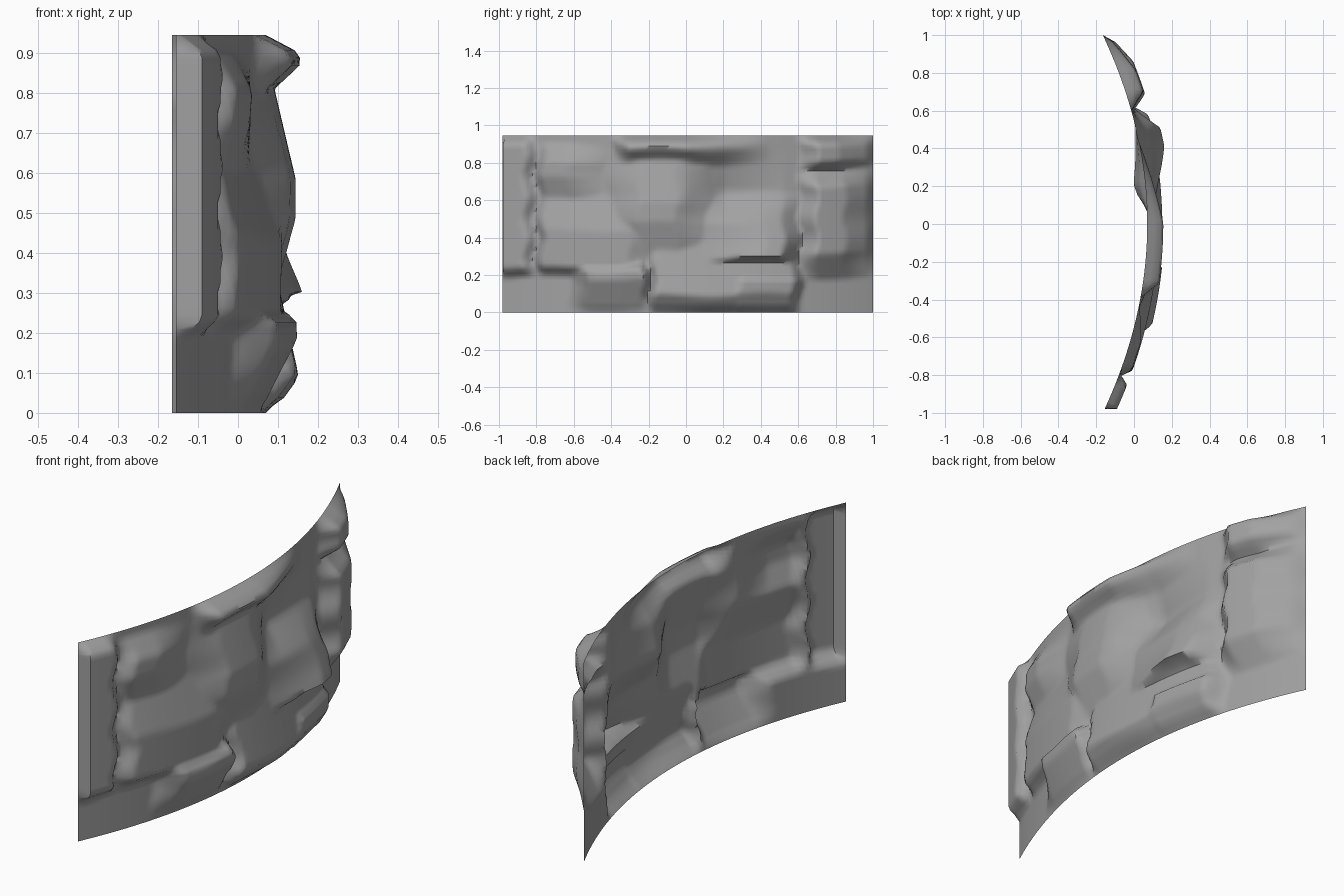
import bpy
import bmesh
import math
from mathutils import Vector

default_cube = bpy.data.objects.get("Cube")
if default_cube:
    bpy.data.objects.remove(default_cube, do_unlink=True)

HEIGHT = 0.945
COLUMNS, ROWS = 110, 50

# Rock slabs: (start y, softness), (end y, softness), (bottom z, softness), (top z, softness), depth
SLABS = [
    ((-1.2, 0.1), (-0.8, 0.05), (0.19, 0.05), (1.1, 0.1), 0.06),        # end column
    ((-0.8, 0.05), (-0.42, 0.2), (0.56, 0.16), (0.9, 0.1), 0.055),      # upper slab
    ((-0.8, 0.05), (-0.15, 0.15), (0.19, 0.05), (0.66, 0.22), 0.06),    # middle band
    ((-0.62, 0.1), (-0.19, 0.04), (0.0, 0.18), (0.29, 0.06), 0.09),     # lower boulder
    ((-0.2, 0.04), (0.62, 0.05), (-0.02, 0.11), (0.46, 0.36), 0.08),    # foot boulder
    ((0.22, 0.06), (0.62, 0.05), (-0.04, 0.14), (0.2, 0.03), 0.085),    # foot slab
    ((0.0, 0.42), (0.62, 0.1), (0.26, 0.03), (0.64, 0.34), 0.13),       # leaning centre slab
    ((-0.45, 0.2), (0.15, 0.2), (0.22, 0.26), (0.9, 0.32), 0.075),      # central swell
    ((0.6, 0.1), (1.05, 0.2), (0.18, 0.14), (0.78, 0.1), 0.1),          # far end slab
    ((0.6, 0.1), (1.05, 0.24), (0.75, 0.06), (1.1, 0.1), 0.095),        # far upper slab
    ((-0.39, 0.08), (0.44, 0.44), (0.79, 0.08), (1.1, 0.1), 0.085),     # top ledge
]
HOLLOW = ((0.0, 0.2), (0.52, 0.3), (0.48, 0.14), (0.9, 0.24), 0.06)


def ramp(distance, width):
    return max(0.0, min(1.0, distance / width))


def swell(slab, y, z):
    (y0, sy0), (y1, sy1), (z0, sz0), (z1, sz1), depth = slab
    across = ramp(y - y0, sy0) * ramp(y1 - y, sy1)
    upward = ramp(z - z0, sz0) * ramp(z1 - z, sz1)
    return depth * across * upward


def relief(y, z):
    # Slightly ragged slab edges
    ragged_y = y + 0.012 * math.sin(28 * z)
    ragged_z = z + 0.008 * math.sin(11 * y)
    raised = max(swell(slab, ragged_y, ragged_z) for slab in SLABS)
    # The borders return to the plain arc
    border = ramp(HEIGHT - z, 0.045) * ramp(z, 0.03)
    end = ramp(1.0 - y, 0.03) * ramp(y + 0.98, 0.015)
    return raised * border * end - swell(HOLLOW, y, z)


def wall_point(y, z):
    base = Vector((0.07 - 0.235 * y * y, y, z))
    outward = Vector((1, 0.3 * min(y, 0), 0)).normalized()
    return base + outward * relief(y, z)


# Curved sheet of rock
bm = bmesh.new()
grid = []
for i in range(COLUMNS + 1):
    y = -0.98 + 1.98 * i / COLUMNS
    grid.append([bm.verts.new(wall_point(y, HEIGHT * j / ROWS)) for j in range(ROWS + 1)])
for near, far in zip(grid, grid[1:]):
    for j in range(ROWS):
        bm.faces.new((near[j], far[j], far[j + 1], near[j + 1]))

mesh = bpy.data.meshes.new("rock_wall")
bm.to_mesh(mesh)
bm.free()
wall = bpy.data.objects.new("rock_wall", mesh)
bpy.context.collection.objects.link(wall)

# Plain grey stone
stone = bpy.data.materials.new("grey_stone")
stone.use_nodes = True
colour = (0.36, 0.36, 0.36, 1)
stone.diffuse_color = colour
shader = stone.node_tree.nodes["Principled BSDF"]
shader.inputs["Base Color"].default_value = colour
shader.inputs["Roughness"].default_value = 0.9
mesh.materials.append(stone)

bpy.ops.object.select_all(action="DESELECT")
wall.select_set(True)
bpy.context.view_layer.objects.active = wall
bpy.ops.object.shade_smooth_by_angle(angle=1.0)
